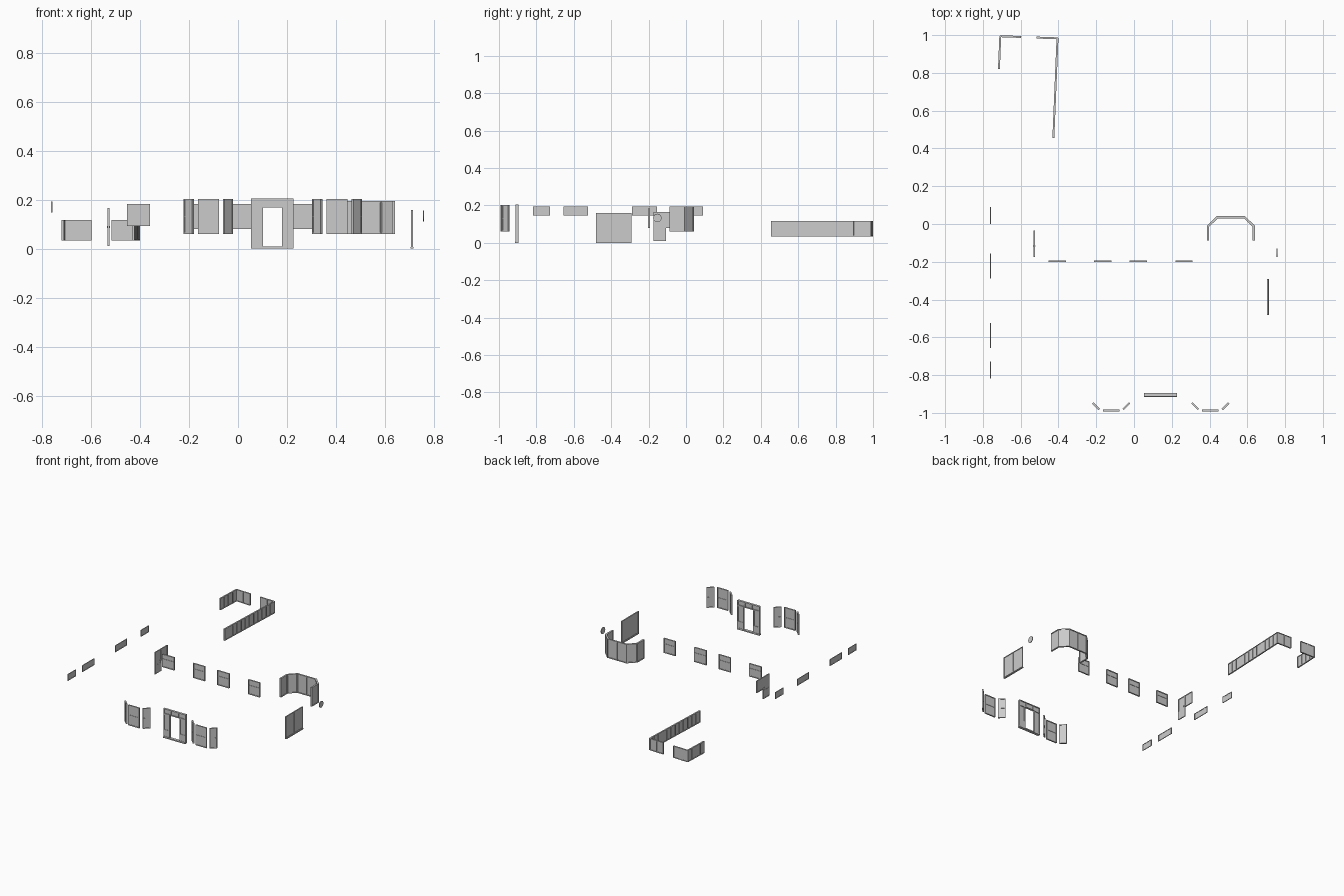
import bpy, bmesh, math
from mathutils import Matrix, Vector

if "Cube" in bpy.data.objects:
    bpy.data.objects.remove(bpy.data.objects["Cube"])


def boxes_object(name, boxes, p0=(0, 0), angle=0.0):
    """Boxes given as (x0,x1,y0,y1,z0,z1), in a local frame at p0 turned by angle."""
    bm = bmesh.new()
    for x0, x1, y0, y1, z0, z1 in boxes:
        m = Matrix.Translation(((x0 + x1) / 2, (y0 + y1) / 2, (z0 + z1) / 2))
        m = m @ Matrix.Diagonal((x1 - x0, y1 - y0, z1 - z0, 1))
        bmesh.ops.create_cube(bm, size=1, matrix=m)
    me = bpy.data.meshes.new(name)
    bm.to_mesh(me)
    bm.free()
    ob = bpy.data.objects.new(name, me)
    ob.location = (p0[0], p0[1], 0)
    ob.rotation_euler.z = angle
    bpy.context.collection.objects.link(ob)
    return ob


def window(name, p0, p1, z0, z1, t=0.01, cols=1, rows=(), b=0.005, ext=(0, 0), solid=None):
    """Framed window from plan point p0 to p1: border, mullions, glazing bars, pane."""
    d = Vector(p1) - Vector(p0)
    a, L, h = -ext[0], d.length + ext[1], t / 2
    parts = [(a, L, -h, h, z0, z0 + b), (a, L, -h, h, z1 - b, z1),
             (a, a + b, -h, h, z0 + b, z1 - b), (L - b, L, -h, h, z0 + b, z1 - b)]
    for i in range(1, cols):
        x = d.length * i / cols
        parts.append((x - b / 2, x + b / 2, -h, h, z0 + b, z1 - b))
    for z in rows:
        parts.append((a + b, L - b, -h * 0.8, h * 0.8, z - b / 3, z + b / 3))
    parts.append((a + b, L - b, -h * 0.3, h * 0.3, z0 + b, z1 - b))
    if solid:  # solid lower board
        parts.append((a + b, L - b, -h * 0.7, h * 0.7, z0 + b, solid))
    return boxes_object(name, parts, p0, math.atan2(d.y, d.x))


def window_run(name, pts, cols, z0, z1, t, **kw):
    """Chain of windows meeting at mitre-like corners."""
    n = len(pts) - 1
    for i in range(n):
        e = t * 0.25
        window(f"{name}_{i + 1}", pts[i], pts[i + 1], z0, z1, t, cols[i],
               ext=(e if i else 0, e if i < n - 1 else 0), **kw)


# Small high windows along the left wall
for i, (y0, y1, c) in enumerate([(-0.818, -0.727, 1), (-0.656, -0.523, 2),
                                 (-0.288, -0.156, 2), (0.0, 0.09, 1)]):
    window(f"left_window_{i + 1}", (-0.76, y0), (-0.76, y1), 0.147, 0.193, 0.005, c, b=0.004)

# Row of middle windows facing the front
for i, (x0, x1, z0) in enumerate([(-0.452, -0.36, 0.092), (-0.212, -0.119, 0.08),
                                  (-0.023, 0.07, 0.08), (0.219, 0.311, 0.08)]):
    window(f"middle_window_{i + 1}", (x0, -0.197), (x1, -0.197), z0, 0.183, 0.01,
           rows=((z0 + 0.183) / 2 + 0.012,))

# Side door with adjoining window, and a knob
window("side_door", (-0.528, -0.175), (-0.528, -0.107), 0.01, 0.165, 0.007, solid=0.07)
window("side_door_window", (-0.528, -0.107), (-0.528, -0.035), 0.08, 0.165, 0.007)
boxes_object("side_door_handle", [(-0.534, -0.522, -0.12, -0.115, 0.085, 0.092)])

# Large bay window
window_run("large_bay", [(0.392, -0.087), (0.392, -0.012), (0.441, 0.036),
                         (0.585, 0.036), (0.634, -0.012), (0.634, -0.087)],
           [1, 1, 2, 1, 1], 0.06, 0.194, 0.012)

# Sliding patio door on the right
window("patio_door", (0.709, -0.481), (0.709, -0.291), 0.004, 0.158, 0.008, 2)
boxes_object("patio_sill", [(0.703, 0.716, -0.481, -0.291, 0.0, 0.006)])

# Round window on the right
turn = Matrix.Rotation(math.pi / 2, 4, 'Y')
bm = bmesh.new()
bmesh.ops.create_cone(bm, cap_ends=True, segments=24, radius1=0.0225, radius2=0.0225, depth=0.005)
caps = [f for f in bm.faces if len(f.verts) > 4]
bmesh.ops.inset_individual(bm, faces=caps, thickness=0.004, depth=-0.0015)
bm.transform(turn)
me = bpy.data.meshes.new("round_window")
bm.to_mesh(me)
bm.free()
ob = bpy.data.objects.new("round_window", me)
ob.location = (0.757, -0.153, 0.133)
bpy.context.collection.objects.link(ob)

# Front entrance: transom lights, side lights, open doorway, sill
Y = -0.904
for n, x0, x1 in (("left", 0.054, 0.102), ("right", 0.179, 0.227)):
    window(f"entrance_{n}_sidelight", (x0, Y), (x1, Y), 0.006, 0.168, 0.016, solid=0.058)
window("entrance_transom", (0.054, Y), (0.227, Y), 0.168, 0.205, 0.016, 3)
boxes_object("entrance_sill", [(0.054, 0.227, -0.915, -0.895, 0.0, 0.008)])

# Two front bays, each a centre window and two angled side windows
for n, cx in (("left", -0.121), ("right", 0.404)):
    kw = dict(z0=0.06, z1=0.203, t=0.01, rows=(0.132,))
    window(f"{n}_bay_centre", (cx - 0.043, -0.988), (cx + 0.043, -0.988), **kw)
    for s, side in ((-1, "left"), (1, "right")):
        window(f"{n}_bay_{side}", (cx + s * 0.063, -0.982), (cx + s * 0.098, -0.947), **kw)

# Conservatory windows at the back, in two runs
kw = dict(z0=0.034, z1=0.117, t=0.01, b=0.004)
window_run("back_run_left", [(-0.715, 0.82), (-0.708, 0.994), (-0.597, 0.99)], [4, 2], **kw)
window_run("back_run_right", [(-0.516, 0.987), (-0.405, 0.983), (-0.427, 0.455)], [2, 12], **kw)
